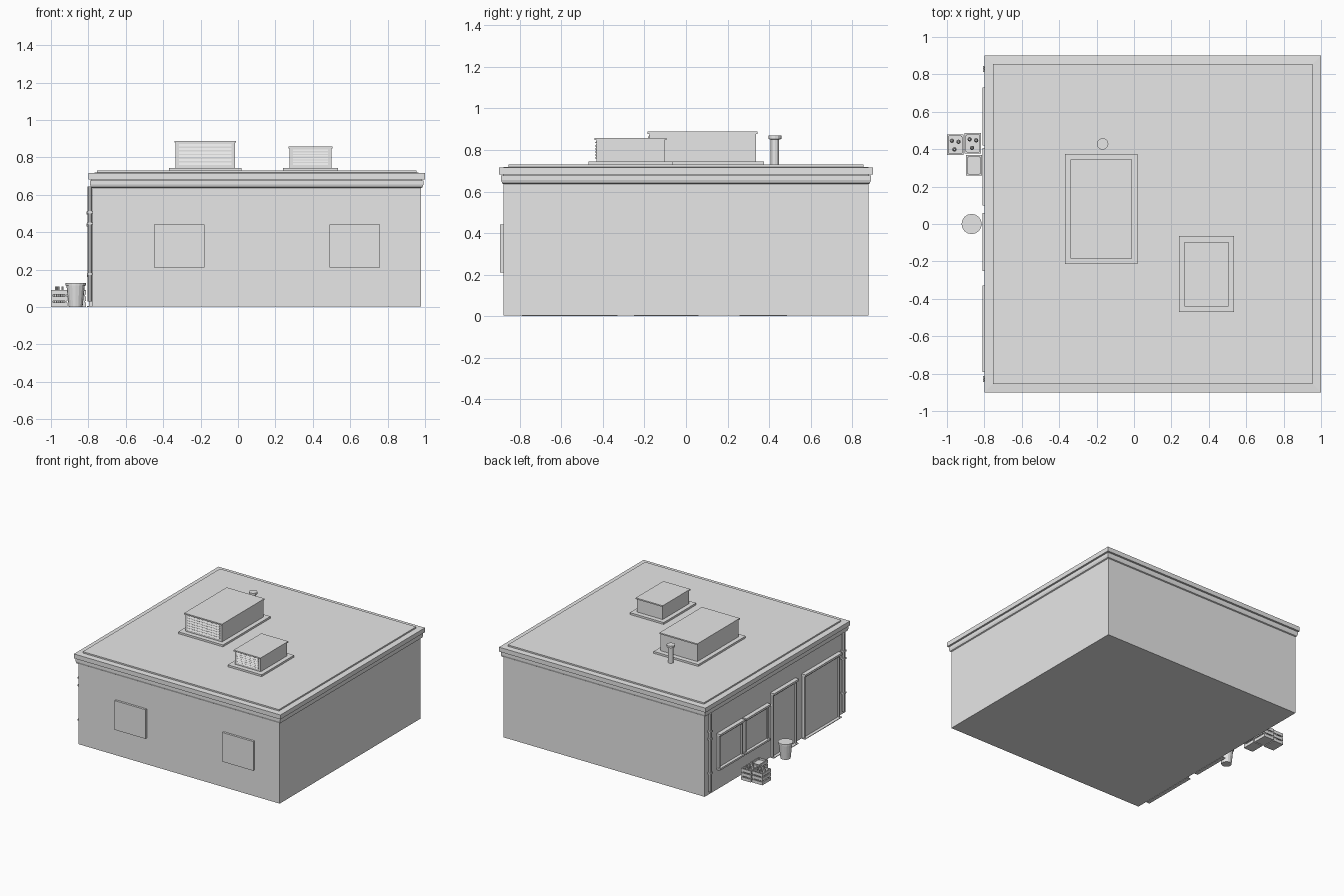
import bpy
import bmesh
import math

old = bpy.data.objects.get("Cube")
if old:
    bpy.data.objects.remove(old, do_unlink=True)

grey = bpy.data.materials.new("plain grey")
grey.use_nodes = True
grey.diffuse_color = (0.8, 0.8, 0.8, 1)
grey.node_tree.nodes["Principled BSDF"].inputs["Base Color"].default_value = (0.8, 0.8, 0.8, 1)


def finish(name, bm):
    bmesh.ops.recalc_face_normals(bm, faces=bm.faces)
    mesh = bpy.data.meshes.new(name)
    bm.to_mesh(mesh)
    bm.free()
    mesh.materials.append(grey)
    obj = bpy.data.objects.new(name, mesh)
    bpy.context.collection.objects.link(obj)
    return obj


def loft(bm, rings):
    """Skin a stack of point rings and cap both ends."""
    rows = [[bm.verts.new(p) for p in ring] for ring in rings]
    n = len(rows[0])
    for a, b in zip(rows, rows[1:]):
        for i in range(n):
            j = (i + 1) % n
            bm.faces.new((a[i], a[j], b[j], b[i]))
    bm.faces.new(rows[0][::-1])
    bm.faces.new(rows[-1])


def rect(x0, x1, y0, y1, z):
    return [(x0, y0, z), (x1, y0, z), (x1, y1, z), (x0, y1, z)]


def add_box(bm, x0, x1, y0, y1, z0, z1):
    loft(bm, [rect(x0, x1, y0, y1, z0), rect(x0, x1, y0, y1, z1)])


def boxes(name, *dims):
    bm = bmesh.new()
    for d in dims:
        add_box(bm, *d)
    return finish(name, bm)


def add_turned(bm, x, y, profile, sides=12):
    loft(bm, [[(x + r * math.cos(math.tau * i / sides),
                y + r * math.sin(math.tau * i / sides), z) for i in range(sides)]
              for r, z in profile])


def turned(name, x, y, profile, sides=12):
    bm = bmesh.new()
    add_turned(bm, x, y, profile, sides)
    return finish(name, bm)


# Walls, stepped cornice and roof as one profile of (inset, height)
bm = bmesh.new()
profile = [(.022, .003), (.022, .636), (.014, .64), (.009, .655), (.009, .676), (.018, .676),
           (.018, .681), (0, .681), (0, .716), (.045, .718), (.045, .729)]
loft(bm, [rect(-.8 + d, 1 - d, -.9 + d, .9 - d, z) for d, z in profile])
finish("building_shell", bm)

# Plain front window panels
for side, x in (("right", -.45), ("left", .49)):
    boxes("front_window_" + side, (x, x + .27, -.895, -.87, .21, .44))


# Roof units: kerb, body, lid and louvres on the front
def roof_unit(name, x0, x1, y0, y1, top):
    boxes(name + "_kerb", (x0 - .03, x1 + .03, y0 - .03, y1 + .03, .725, .744))
    boxes(name + "_body", (x0 + .005, x1 - .005, y0 + .008, y1 - .008, .74, top - .01))
    boxes(name + "_lid", (x0, x1, y0, y1, top - .01, top))
    bm = bmesh.new()
    rows = 6
    step = (top - .01 - .76) / rows
    for i in range(rows):
        z = .76 + i * step
        a, b = x0 + .025, x1 - .025
        loft(bm, [rect(a, b, y0 + .001, y0 + .012, z),
                  rect(a, b, y0 + .007, y0 + .012, z + step * .6)])
    finish(name + "_louvres", bm)


roof_unit("large_roof_unit", -.34, -.01, -.185, .345, .888)
roof_unit("small_roof_unit", .27, .505, -.44, -.095, .857)

# Roof vent pipe
turned("vent_pipe", -.168, .428, [(.02, .725), (.02, .85), (.031, .853), (.031, .869)])

WALL = -.778


# Framed opening on the side wall, with lintel and sill
def opening(name, y0, y1, z0, z1, sill):
    w = .014
    front = WALL - .018
    parts = [(front, WALL, y0 + .006, y0 + .006 + w, z0, z1),
             (front, WALL, y1 - .006 - w, y1 - .006, z0, z1),
             (front, WALL, y0 + .01, y1 - .01, z1 - w, z1),
             (WALL - .006, WALL, y0 + .01, y1 - .01, z0, z1),
             (WALL - .033, WALL, y0, y1, z1, z1 + .016)]
    if sill:
        parts.append((WALL - .03, WALL, y0, y1, z0 - .014, z0))
    else:
        parts.append((WALL - .03, WALL, y0, y1, 0, .005))
    boxes(name, *parts)


opening("side_window_back", .42, .73, .175, .43, True)
opening("side_window_middle", .10, .405, .175, .43, True)
opening("side_door", -.25, .06, 0, .495, False)
opening("garage_door", -.79, -.33, 0, .495, False)

# Downpipes with brackets at both ends of the side wall
for side, y in (("front", -.83), ("back", .83)):
    turned("downpipe_" + side, WALL - .014, y, [(.012, .03), (.012, .645)], 8)
    boxes("downpipe_brackets_" + side,
          *[(WALL - .028, WALL, y - .016, y + .016, z, z + .012) for z in (.17, .44, .5)])


# Slatted crates, some holding bottles
def crate(name, x0, x1, y0, y1, bottles):
    t = .008
    parts = [(x0 + t, x1 - t, y0 + t, y1 - t, 0, .012)]
    for z in (.0, .033, .066):
        h = z + .024
        parts += [(x0, x1, y0, y0 + t, z, h), (x0, x1, y1 - t, y1, z, h),
                  (x0, x0 + t, y0 + t, y1 - t, z, h), (x1 - t, x1, y0 + t, y1 - t, z, h)]
    for x in (x0 + t / 2, x1 - t * 1.5):
        for y in (y0 + t / 2, y1 - t * 1.5):
            parts.append((x, x + t, y, y + t, 0, .088))
    boxes(name, *parts)
    if bottles:
        bm = bmesh.new()
        for u, v in ((.3, .7), (.7, .65), (.45, .28)):
            add_turned(bm, x0 + u * (x1 - x0), y0 + v * (y1 - y0),
                       [(.012, .012), (.012, .075), (.006, .092), (.006, .11)], 8)
        finish(name + "_bottles", bm)
    else:
        boxes(name + "_filling", (x0 + t, x1 - t, y0 + t, y1 - t, .01, .075))


crate("outer_crate", -1, -.912, .368, .478, True)
crate("inner_crate", -.905, -.818, .376, .486, True)
crate("near_crate", -.897, -.814, .258, .368, False)

# Tapered bin with a rim
turned("waste_bin", -.868, 0, [(.037, 0), (.049, .115), (.054, .115), (.054, .128)], 16)
